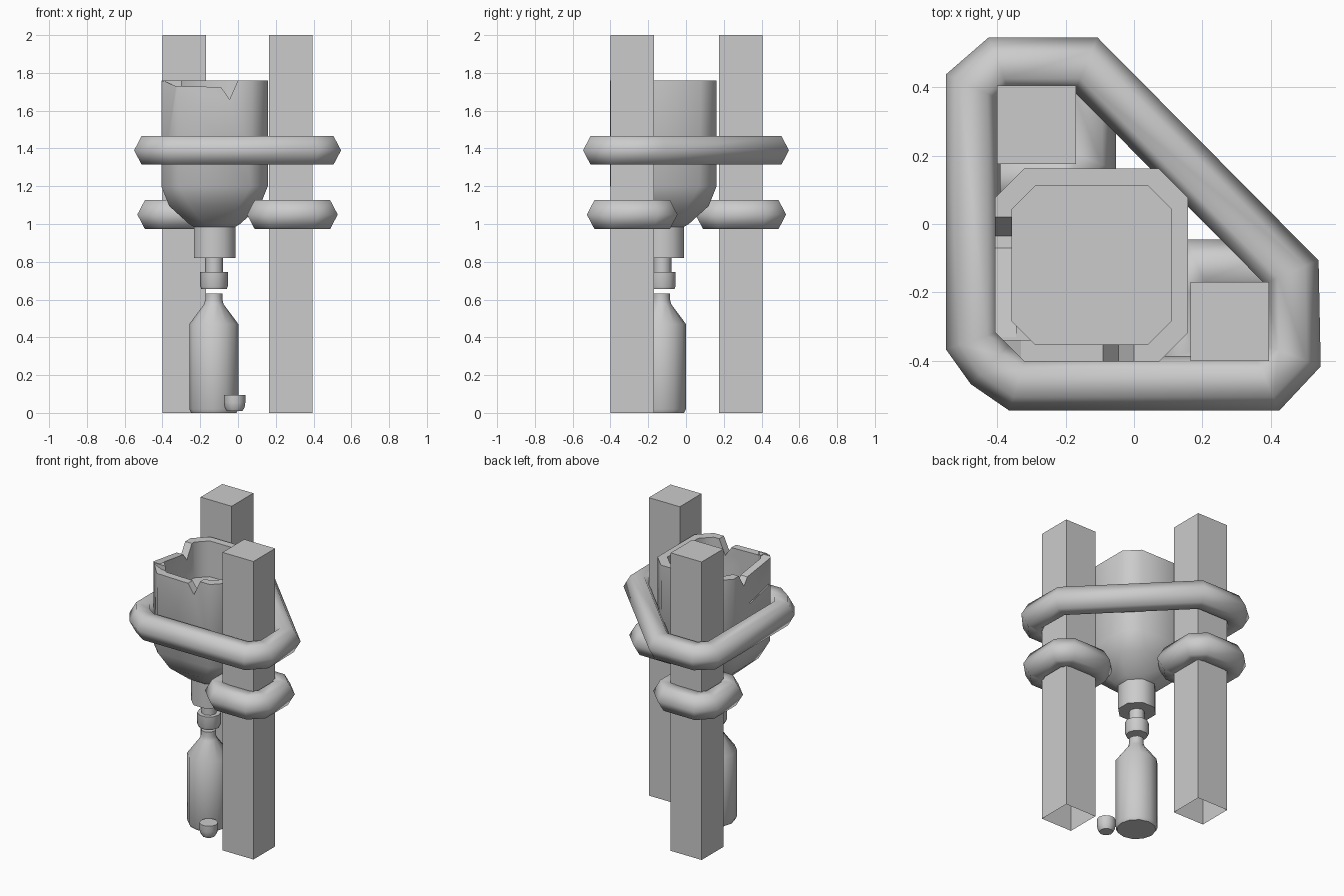
import bpy, bmesh, math
from mathutils import Vector

if "Cube" in bpy.data.objects:
    bpy.data.objects.remove(bpy.data.objects["Cube"])


def finish(bm, name, smooth=None):
    bmesh.ops.recalc_face_normals(bm, faces=bm.faces)
    me = bpy.data.meshes.new(name)
    bm.to_mesh(me)
    bm.free()
    ob = bpy.data.objects.new(name, me)
    bpy.context.collection.objects.link(ob)
    if smooth:
        bpy.ops.object.select_all(action='DESELECT')
        ob.select_set(True)
        bpy.context.view_layer.objects.active = ob
        bpy.ops.object.shade_smooth_by_angle(angle=math.radians(smooth))
    return ob


def loft(name, rings, closed=False, smooth=None):
    """Bridge equal-length rings of points; cap the ends unless closed."""
    bm = bmesh.new()
    vs = [[bm.verts.new(p) for p in r] for r in rings]
    n = len(rings[0])
    pairs = list(zip(vs, vs[1:])) + ([(vs[-1], vs[0])] if closed else [])
    for a, b in pairs:
        for i in range(n):
            j = (i + 1) % n
            bm.faces.new((a[i], a[j], b[j], b[i]))
    if not closed:
        bm.faces.new(vs[0])
        bm.faces.new(vs[-1])
    return finish(bm, name, smooth)


def chamfered(cx, cy, h, c):
    """Square outline of half size h with corners cut by c."""
    k = h - c
    return [(cx + x, cy + y) for x, y in
            [(h, -k), (h, k), (k, h), (-k, h), (-h, k), (-h, -k), (-k, -h), (k, -h)]]


def lathe(name, cx, cy, profile, sides):
    rings = [[(cx + r * math.cos(math.tau * i / sides), cy + r * math.sin(math.tau * i / sides), z)
              for i in range(sides)] for r, z in profile]
    return loft(name, rings, smooth=50)


def strap(name, path, z, r=0.08):
    """Closed hexagonal tube around a flat outline, mitred at each corner."""
    pts = [Vector(p) for p in path]
    rings = []
    for i, p in enumerate(pts):
        a = (p - pts[i - 1]).normalized()
        b = (pts[(i + 1) % len(pts)] - p).normalized()
        n1, n2 = Vector((a.y, -a.x)), Vector((b.y, -b.x))
        m = (n1 + n2) / (1 + n1.dot(n2))
        rings.append([(*(p + m * r * math.cos(k * math.pi / 3)),
                       z + 1.1 * r * math.sin(k * math.pi / 3)) for k in range(6)])
    return loft(name, rings, closed=True, smooth=65)


def prism(name, outline, axis, lo, hi):
    """Cutter: outline of (u, z) pushed along x or y."""
    make = (lambda u, d, z: (d, u, z)) if axis == 'x' else (lambda u, d, z: (u, d, z))
    ob = loft(name, [[make(u, d, z) for u, z in outline] for d in (lo, hi)])
    ob.hide_render = True
    ob.hide_set(True)
    return ob


# square posts (open underneath) and their small straps
for side, (x, y) in {"right": (0.28, -0.285), "left": (-0.285, 0.29)}.items():
    bm = bmesh.new()
    bmesh.ops.create_cube(bm, size=1)
    for v in bm.verts:
        v.co = (x + v.co.x * 0.23, y + v.co.y * 0.23, (v.co.z + 0.5) * 2)
    bm.faces.ensure_lookup_table()
    bottom = min(bm.faces, key=lambda f: f.calc_center_median().z)
    bmesh.ops.delete(bm, geom=[bottom], context='FACES_ONLY')
    finish(bm, side + "_post")
    strap(side + "_post_strap", chamfered(x + math.copysign(0.008, x), y, 0.16, 0.06), 1.05)

# large strap around both posts and the funnel
strap("main_strap", [(-0.395, 0.465), (-0.47, 0.40), (-0.47, -0.34), (-0.42, -0.41),
                     (-0.34, -0.465), (0.39, -0.465), (0.465, -0.385), (0.46, -0.14),
                     (-0.14, 0.465)], 1.39)

# funnel: (half size, corner cut, z) from neck, up the outside, over the rim, to the inner floor
CX, CY = -0.124, -0.12
stations = [(0.11, 0.064, 0.82), (0.11, 0.064, 0.985), (0.135, 0.078, 1.0),
            (0.24, 0.11, 1.095), (0.282, 0.09, 1.2), (0.282, 0.085, 1.76),
            (0.232, 0.068, 1.76), (0.232, 0.068, 1.52)]
funnel = loft("funnel", [[(x, y, z) for x, y in chamfered(CX, CY, h, c)]
                         for h, c, z in stations], smooth=50)

# broken rim: notches in the front and left walls, plus a crack in the left wall
cuts = [
    prism("front_chip_cutter", [(-0.42, 1.8), (-0.40, 1.76), (-0.33, 1.73), (-0.09, 1.725),
                                (-0.045, 1.66), (0.0, 1.76), (0.0, 1.8)], 'y', -0.46, -0.34),
    prism("left_chip_cutter", [(-0.33, 1.8), (-0.33, 1.757), (-0.07, 1.72), (-0.035, 1.67),
                               (0.02, 1.76), (0.02, 1.8)], 'x', -0.46, -0.345),
    prism("crack_cutter", [(-0.30, 1.575), (-0.10, 1.53), (-0.10, 1.538), (-0.30, 1.585)],
          'x', -0.46, -0.38),
]
for c in cuts:
    m = funnel.modifiers.new(c.name, 'BOOLEAN')
    m.operation = 'DIFFERENCE'
    m.solver = 'EXACT'
    m.object = c

# outlet pipe and collar below the funnel
lathe("outlet_pipe", -0.127, -0.125, [(0.048, 0.70), (0.048, 0.84)], 8)
lathe("outlet_collar", -0.127, -0.125, [(0.067, 0.655), (0.073, 0.67), (0.073, 0.745)], 10)

# bottle and its loose cap
lathe("bottle", -0.128, -0.13, [(0.12, 0.0), (0.13, 0.02), (0.13, 0.47), (0.052, 0.575),
                                (0.045, 0.60), (0.045, 0.632)], 12)
lathe("bottle_cap", -0.018, -0.285, [(0.042, 0.01), (0.053, 0.03), (0.057, 0.055), (0.057, 0.095)], 10)
